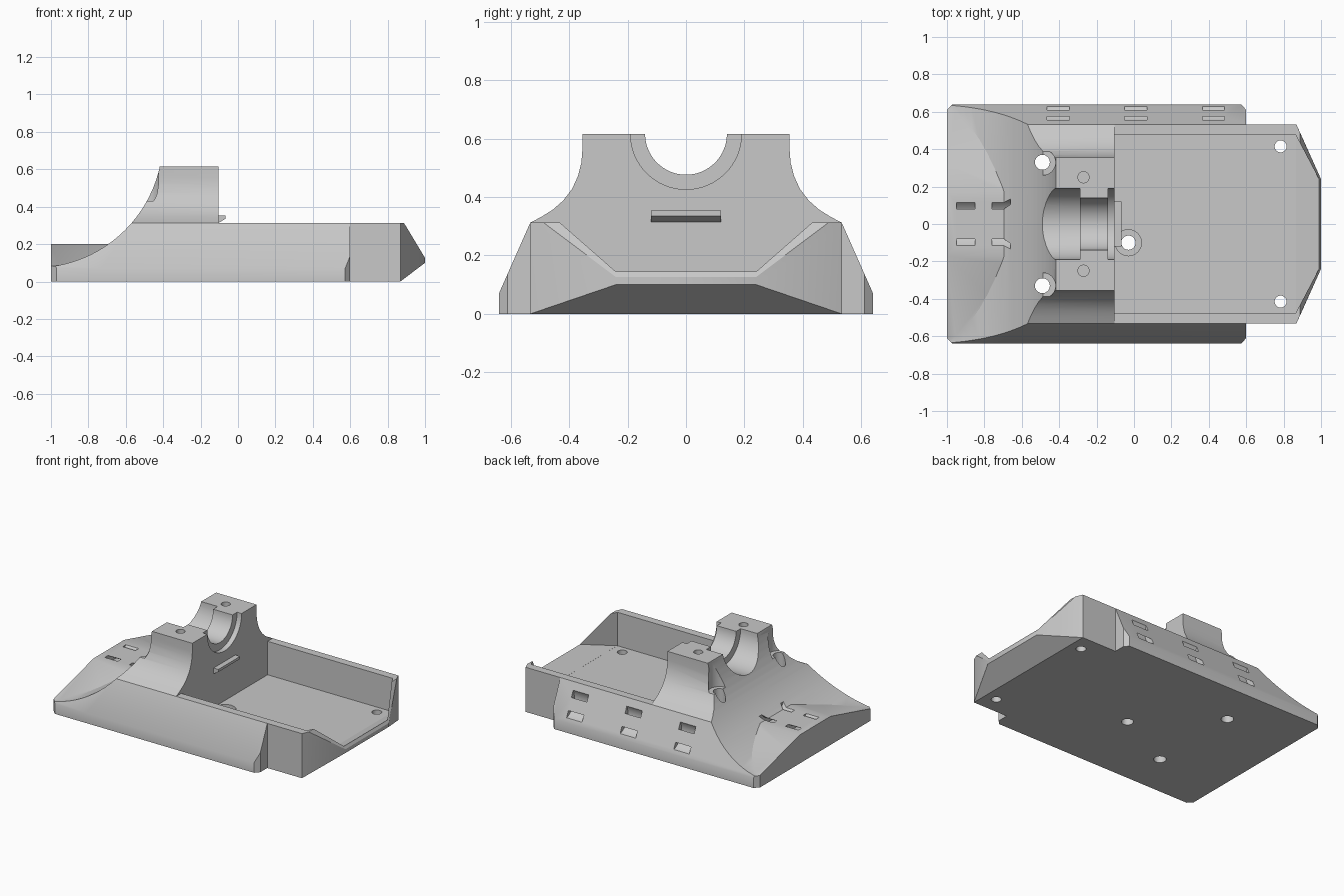
import bpy, bmesh, math
from mathutils import Matrix, Vector

if "Cube" in bpy.data.objects:
    bpy.data.objects.remove(bpy.data.objects["Cube"])

grey = bpy.data.materials.new("plain grey")
grey.diffuse_color = (0.58, 0.58, 0.58, 1)
grey.use_nodes = True
grey.node_tree.nodes["Principled BSDF"].inputs["Base Color"].default_value = grey.diffuse_color


def finish(bm, name):
    bmesh.ops.recalc_face_normals(bm, faces=bm.faces)
    me = bpy.data.meshes.new(name)
    bm.to_mesh(me)
    bm.free()
    ob = bpy.data.objects.new(name, me)
    me.materials.append(grey)
    bpy.context.collection.objects.link(ob)
    return ob


def prism(name, pts, axis, a, b):
    """Extrude a 2D outline along an axis: x takes (y, z), y takes (x, z), z takes (x, y)."""
    place = {"x": lambda p, t: (t, p[0], p[1]),
             "y": lambda p, t: (p[0], t, p[1]),
             "z": lambda p, t: (p[0], p[1], t)}[axis]
    bm = bmesh.new()
    face = bm.faces.new([bm.verts.new(place(p, a)) for p in pts])
    out = bmesh.ops.extrude_face_region(bm, geom=[face])
    move = Vector(place((0, 0), b - a))
    bmesh.ops.translate(bm, vec=move, verts=[v for v in out["geom"] if isinstance(v, bmesh.types.BMVert)])
    return finish(bm, name)


def hull(name, pts):
    bm = bmesh.new()
    for p in pts:
        bm.verts.new(p)
    bmesh.ops.convex_hull(bm, input=bm.verts)
    bmesh.ops.dissolve_limit(bm, angle_limit=0.002, verts=bm.verts, edges=bm.edges)
    return finish(bm, name)


def circle(cx, cy, r, n=32):
    return [(cx + r * math.cos(2 * math.pi * i / n), cy + r * math.sin(2 * math.pi * i / n)) for i in range(n)]


def arc_band(cx, cy, r, width, middle, spread, n=20):
    """Curved strip outline centred on the angle 'middle'."""
    angles = [middle - spread + 2 * spread * i / n for i in range(n + 1)]
    side = lambda rad, seq: [(cx + rad * math.cos(t), cy + rad * math.sin(t)) for t in seq]
    return side(r + width / 2, angles) + side(r - width / 2, reversed(angles))


def box(name, size, centre):
    bm = bmesh.new()
    bmesh.ops.create_cube(bm, size=1, matrix=Matrix.Translation(centre) @ Matrix.Diagonal((*size, 1)))
    return finish(bm, name)


def mirrored(half):
    return half + [(-y, z) for y, z in reversed(half)]


def combine(target, tool, operation):
    mod = target.modifiers.new("combine", "BOOLEAN")
    mod.operation, mod.object, mod.solver = operation, tool, "EXACT"
    bpy.context.view_layer.objects.active = target
    bpy.ops.object.modifier_apply(modifier=mod.name)
    bpy.data.objects.remove(tool)


TOP, PEAK, FLOOR, INNER = 0.312, 0.616, 0.078, 0.477

# Flared base and saddle hump with curved shoulders
body = prism("mount_body", mirrored([(0.64, 0), (0.64, 0.07), (0.533, TOP)]), "x", -1, 0.6)
shoulder = [(0.5, 0.1), (0.533, TOP), (0.495, 0.332), (0.455, 0.357), (0.42, 0.388),
            (0.39, 0.427), (0.37, 0.471), (0.358, 0.517), (0.355, 0.556), (0.355, PEAK)]
combine(body, prism("hump", mirrored(shoulder), "x", -0.9, -0.105), "UNION")

# Concave sweep at the tail
combine(body, prism("sweep", circle(-1.09, 0.762, 0.688, 96), "y", -1, 1), "DIFFERENCE")

# Raised tail ridge
ridge = mirrored([(0.63, 0.01), (0.63, 0.08), (0.17, 0.2)])
combine(body, prism("ridge", ridge, "x", -1, -0.6), "UNION")

# Chamfered corners of the flared base
plan = [(-1, -0.61), (-0.97, -0.64), (0.573, -0.64), (0.6, -0.61),
        (0.6, 0.61), (0.573, 0.64), (-0.97, 0.64), (-1, 0.61)]
combine(body, prism("corners", plan, "z", -0.1, 1), "INTERSECT")

# Straight deck with tapered nose
nose = []
for s in (1, -1):
    nose += [(x, s * 0.533, z) for x in (0.55, 0.868) for z in (0, TOP)]
    nose += [(0.888, s * 0.487, TOP), (1, s * 0.24, 0.1), (1, s * 0.24, 0.126)]
combine(body, hull("nose", nose), "UNION")

# Open tray with a shallow ramp in the nose
combine(body, box("tray", (0.97, 2 * INNER, 1), (0.38, 0, FLOOR + 0.5)), "DIFFERENCE")
ramp = []
for s in (1, -1):
    for x, y, z in ((0.84, INNER, FLOOR), (0.864, INNER, FLOOR), (0.985, 0.235, 0.165), (1.01, 0.2, 0.156)):
        ramp += [(x, s * y, z), (x, s * y, 0.6)]
combine(body, hull("ramp", ramp), "DIFFERENCE")

# Stepped cradle across the saddle
for r, a, b in ((0.14, -0.9, 0), (0.19, -0.9, -0.29), (0.19, -0.14, 0)):
    combine(body, prism("cradle", circle(0, PEAK, r, 64), "x", a, b), "DIFFERENCE")

# Screw holes, counterbores and blind holes: x, y, radius, bottom
holes = [(-0.03, -0.1, 0.038, -0.1), (-0.03, -0.1, 0.07, 0.05)]
for s in (1, -1):
    holes += [(0.784, s * 0.415, 0.032, -0.1), (-0.49, s * 0.33, 0.04, -0.1),
              (-0.49, s * 0.33, 0.07, 0.43), (-0.27, s * 0.25, 0.03, 0.45)]
for x, y, r, low in holes:
    combine(body, prism("hole", circle(x, y, r), "z", low, 1), "DIFFERENCE")

# Curved strap tunnels through the ridge
for x in (-0.9, -0.71):
    band = arc_band(0, 0.3, 0.141, 0.025, -math.pi / 2, 1.1)
    combine(body, prism("ridge_tunnel", band, "x", x - 0.05, x + 0.05), "DIFFERENCE")

# Curved strap tunnels in one flared side
ny, nz = 0.915, 0.404
for x in (-0.405, 0.01, 0.425):
    band = arc_band(0.592 + 0.07 * ny, 0.18 + 0.07 * nz, 0.0985, 0.032, math.atan2(-nz, -ny), 1.1)
    combine(body, prism("side_tunnel", band, "x", x - 0.06, x + 0.06), "DIFFERENCE")

# Small retaining ledge on the saddle wall
ledge = [(-0.115, 0.312), (-0.1, 0.316), (-0.068, 0.335), (-0.068, 0.353), (-0.115, 0.353)]
combine(body, prism("ledge", ledge, "y", -0.12, 0.12), "UNION")

bpy.ops.object.select_all(action="DESELECT")
body.select_set(True)
bpy.context.view_layer.objects.active = body
bpy.ops.object.shade_smooth_by_angle(angle=math.radians(25))
